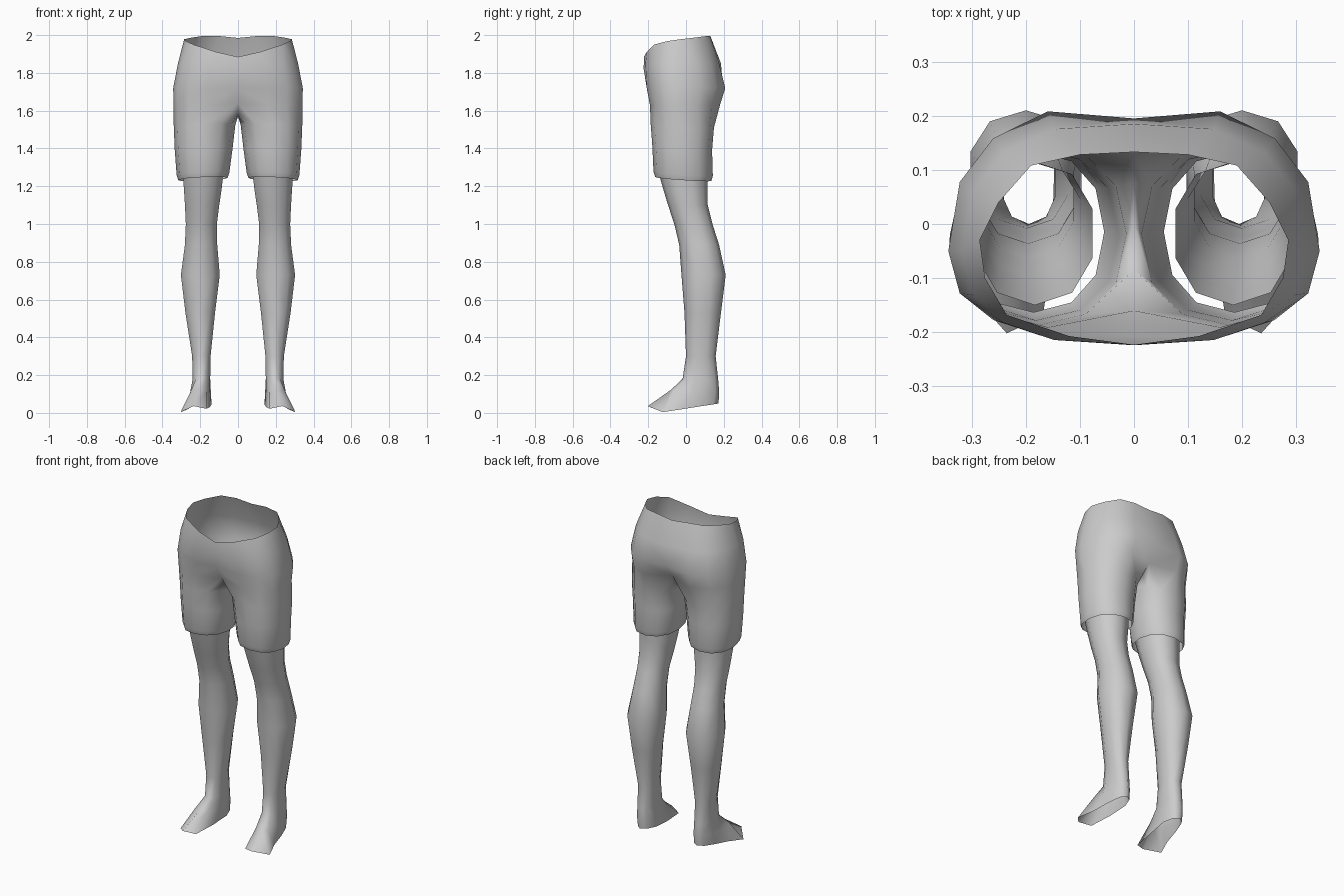
import bpy, bmesh, math

if "Cube" in bpy.data.objects:
    bpy.data.objects.remove(bpy.data.objects["Cube"])

grey = bpy.data.materials.new("plain grey")
grey.diffuse_color = (0.6, 0.6, 0.6, 1)
grey.use_nodes = True
grey.node_tree.nodes["Principled BSDF"].inputs["Base Color"].default_value = grey.diffuse_color


def spow(v, p):
    return math.copysign(abs(v) ** p, v)


def oval(deg, x0, x1, y0, y1, z, ym=None, p=0.9):
    """Point on an oval spanning x0..x1, y0..y1, widest at y = ym."""
    a = math.radians(deg)
    ym = (y0 + y1) / 2 if ym is None else ym
    s = spow(math.sin(a), p)
    return ((x0 + x1) / 2 + (x1 - x0) / 2 * spow(math.cos(a), p),
            ym + s * ((y1 - ym) if s > 0 else (ym - y0)), z)


def bridge(bm, a, b, closed):
    n = len(a)
    for i in range(n if closed else n - 1):
        j = (i + 1) % n
        bm.faces.new((a[i], b[i], b[j], a[j]))


def finish(name, bm):
    """Make a mirrored, smooth object from its right half."""
    bmesh.ops.recalc_face_normals(bm, faces=bm.faces)
    me = bpy.data.meshes.new(name)
    bm.to_mesh(me)
    bm.free()
    me.materials.append(grey)
    ob = bpy.data.objects.new(name, me)
    bpy.context.collection.objects.link(ob)
    m = ob.modifiers.new("mirror", 'MIRROR')
    m.use_clip = True
    m.merge_threshold = 0.0005
    for f in me.polygons:
        f.use_smooth = True
    return ob


# Shorts: open waist rim, front centre round the hip to back centre
bm = bmesh.new()
waist = [(0, -.223, 1.885), (.12, -.207, 1.912), (.235, -.168, 1.95),
         (.275, -.10, 1.968), (.285, -.03, 1.978), (.25, .04, 1.986),
         (.19, .108, 1.995), (.10, .128, 1.995), (0, .133, 1.985)]
rows = [[bm.verts.new(c) for c in waist]]

# Hip rows: half width, front y, back y, height, then the centre seam front and back
hips = [(.318, -.225, .19, 1.85, (-.224, 1.82), (.185, 1.85)),
        (.343, -.218, .225, 1.72, (-.208, 1.72), (.195, 1.73)),
        (.342, -.20, .195, 1.63, (-.16, 1.64), (.13, 1.64))]
for w, y0, y1, z, f, b in hips:
    row = [oval(-90 + 22.5 * i, -w, w, y0, y1, z, -.05, .8) for i in range(9)]
    row[0], row[8] = (0, *f), (0, *b)
    rows.append([bm.verts.new(c) for c in row])
for a, b in zip(rows, rows[1:]):
    bridge(bm, a, b, False)

# Crotch saddle closes each half into a trouser leg
hip = rows[-1]
saddle = [bm.verts.new((0, y, z)) for y, z in ((.075, 1.59), (0, 1.567), (-.085, 1.58))]
ring = hip + saddle
for x0, x1, y0, y1, z in ((.014, .340, -.187, .148, 1.52), (.028, .335, -.178, .138, 1.40),
                          (.046, .325, -.172, .142, 1.265), (.055, .316, -.163, .134, 1.238)):
    new = [bm.verts.new(oval(-120 + 30 * i, x0, x1, y0, y1, z + .012 * math.cos(math.radians(30 * i))))
           for i in range(12)]
    bridge(bm, ring, new, True)
    ring = new
finish("shorts", bm)

# Legs: open tubes from under the hem to the ankle
bm = bmesh.new()
ring = None
for x0, x1, y0, y1, z in ((.072, .295, -.15, .115, 1.29), (.080, .292, -.125, .115, 1.20),
                          (.095, .285, -.095, .115, 1.10), (.108, .28, -.062, .14, 1.0),
                          (.106, .285, -.036, .175, .89), (.092, .307, -.024, .21, .73),
                          (.118, .282, -.008, .185, .53), (.143, .245, 0, .157, .30),
                          (.145, .242, -.018, .17, .18)):
    new = [bm.verts.new(oval(-90 + 36 * i, x0, x1, y0, y1, z)) for i in range(10)]
    if ring:
        bridge(bm, ring, new, True)
    ring = new

# Feet: instep slopes to a splayed toe edge, sole left open
instep = [(.208, -.08, .122), (.250, -.065, .115), (.255, .03, .10), (.247, .09, .10), (.225, .155, .11),
          (.193, .176, .11), (.160, .155, .11), (.143, .09, .10), (.150, .02, .10), (.167, -.06, .115)]
sole = [(.235, -.202, .036), (.304, -.125, .004), (.268, -.03, .018), (.248, .07, .034), (.225, .145, .045),
        (.193, .172, .05), (.160, .15, .05), (.140, .09, .045), (.150, -.03, .03), (.168, -.17, .022)]
for pts in (instep, sole):
    new = [bm.verts.new(c) for c in pts]
    bridge(bm, ring, new, True)
    ring = new
finish("legs", bm)
